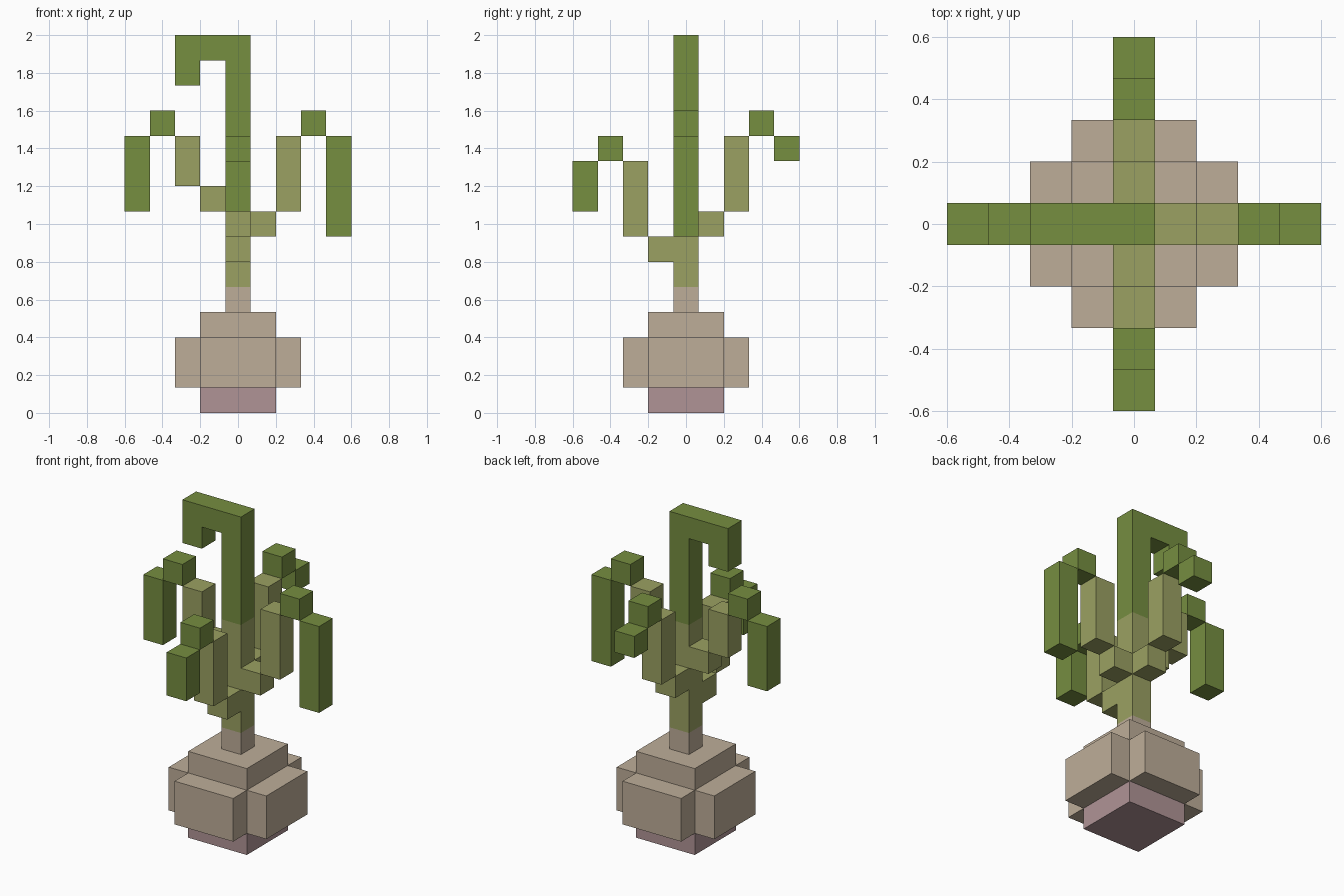
import bpy
import bmesh
from mathutils import Matrix, Vector

U = 2 / 15  # edge of one block

if "Cube" in bpy.data.objects:
    bpy.data.objects.remove(bpy.data.objects["Cube"], do_unlink=True)


def linear(c):
    c /= 255
    return c / 12.92 if c <= 0.04045 else ((c + 0.055) / 1.055) ** 2.4


def material(name, rgb):
    colour = (*[linear(c) for c in rgb], 1)
    mat = bpy.data.materials.new(name)
    mat.use_nodes = True
    mat.diffuse_color = colour
    bsdf = mat.node_tree.nodes["Principled BSDF"]
    bsdf.inputs["Base Color"].default_value = colour
    bsdf.inputs["Roughness"].default_value = 0.9
    return mat


LEAF = material("leaf green", (118, 142, 64))
STALK = material("stalk olive", (155, 161, 98))
BULB = material("bulb tan", (190, 174, 153))
ROOT = material("root pink", (176, 148, 150))


def finish(name, bm, mat):
    bmesh.ops.recalc_face_normals(bm, faces=bm.faces)
    mesh = bpy.data.meshes.new(name)
    bm.to_mesh(mesh)
    bm.free()
    mesh.materials.append(mat)
    obj = bpy.data.objects.new(name, mesh)
    bpy.context.collection.objects.link(obj)
    return obj


def block(name, mat, centre, size, low, high):
    """Box centred on (x, y), spanning low to high, all in block units."""
    bm = bmesh.new()
    place = Matrix.Translation(Vector((*centre, (low + high) / 2)) * U)
    scale = Matrix.Diagonal((size[0] * U, size[1] * U, (high - low) * U, 1))
    bmesh.ops.create_cube(bm, size=1, matrix=place @ scale)
    return finish(name, bm, mat)


SIDES = {"left": (1, 0), "right": (-1, 0), "front": (0, -1), "back": (0, 1)}

# Bulb: root plate, core and a lobe on each side
block("root_base", ROOT, (0, 0), (3, 3), 0, 1)
block("bulb_core", BULB, (0, 0), (3, 3), 1, 4)
for side, (dx, dy) in SIDES.items():
    size = (1, 3) if dx else (3, 1)
    block(side + "_bulb_lobe", BULB, (2 * dx, 2 * dy), size, 1, 3)

# Stem
block("bulb_neck", BULB, (0, 0), (1, 1), 4, 5)
block("stem", STALK, (0, 0), (1, 1), 5, 10)

# Upper stem bending over into a hook, extruded from its outline
outline = [(0.5, 10), (0.5, 15), (-2.5, 15), (-2.5, 13),
           (-1.5, 13), (-1.5, 14), (-0.5, 14), (-0.5, 10)]
bm = bmesh.new()
face = bm.faces.new([bm.verts.new((x * U, -U / 2, z * U)) for x, z in outline])
sweep = bmesh.ops.extrude_face_region(bm, geom=[face])
moved = [v for v in sweep["geom"] if isinstance(v, bmesh.types.BMVert)]
bmesh.ops.translate(bm, verts=moved, vec=(0, U, 0))
finish("hooked_top", bm, LEAF)

# Drooping arms: start height, top of the upright stalk, bottom of the leaf tip
ARMS = {"left": (7, 11, 7), "right": (8, 11, 8),
        "front": (6, 10, 8), "back": (7, 11, 10)}
for side, (start, top, tip) in ARMS.items():
    pieces = [("arm_base", STALK, start, start + 1),
              ("arm_stalk", STALK, start + 1, top),
              ("leaf_bend", LEAF, top, top + 1),
              ("leaf_tip", LEAF, tip, top)]
    dx, dy = SIDES[side]
    for step, (part, mat, low, high) in enumerate(pieces, 1):
        block(f"{side}_{part}", mat, (dx * step, dy * step), (1, 1), low, high)
